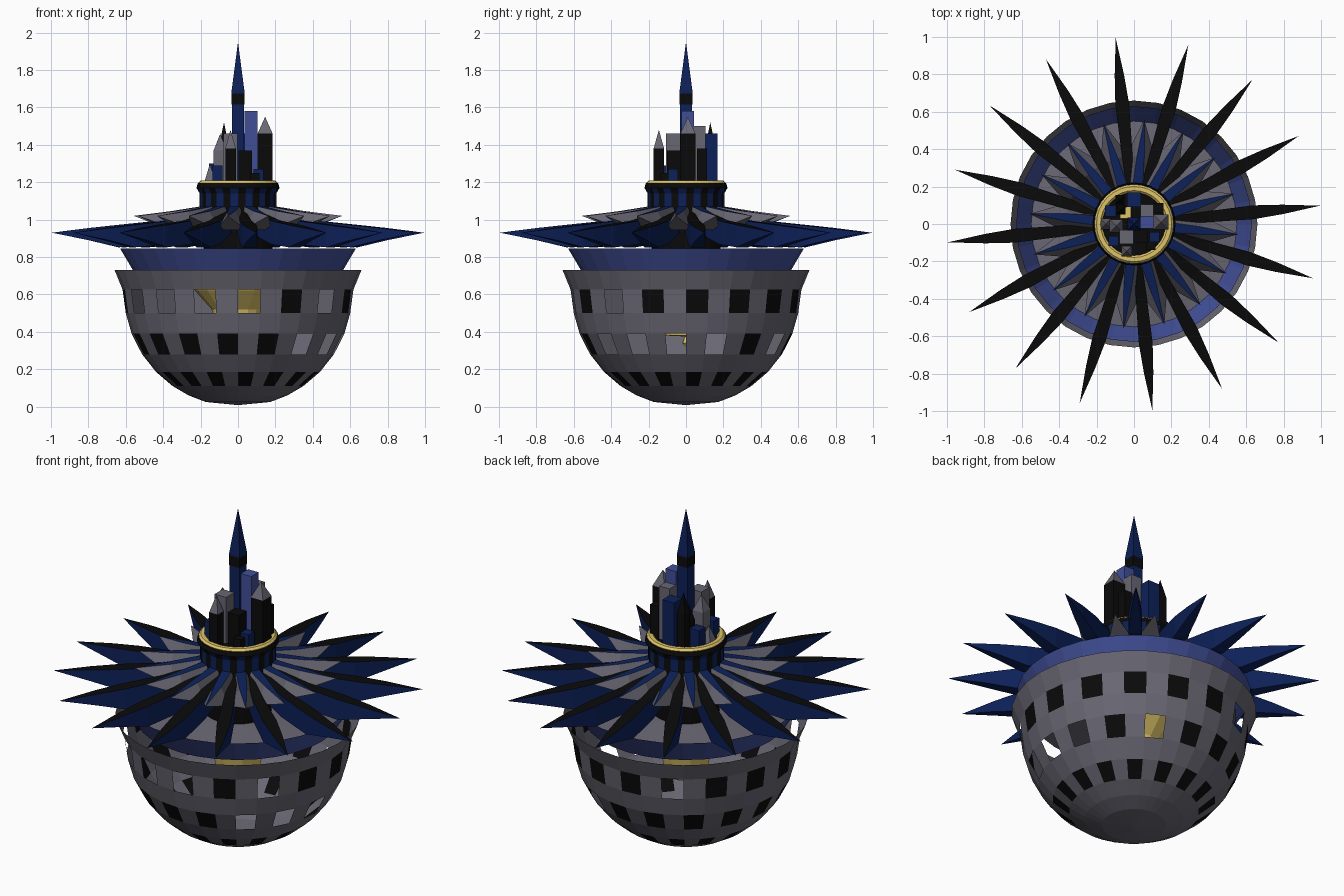
import bpy, bmesh, math
from math import sin, cos, pi

if "Cube" in bpy.data.objects:
    bpy.data.objects.remove(bpy.data.objects["Cube"], do_unlink=True)


def material(name, r, g, b):
    m = bpy.data.materials.new(name)
    m.use_nodes = True
    m.diffuse_color = (r, g, b, 1)
    m.node_tree.nodes["Principled BSDF"].inputs["Base Color"].default_value = (r, g, b, 1)
    return m


GREY = material("stone grey", .14, .135, .17)
BLACK = material("black", .003, .003, .003)
NAVY = material("navy blue", .004, .015, .1)
BLUE = material("bright blue", .053, .078, .31)
GOLD = material("gold", .73, .55, .14)


def finish(name, bm, mats):
    bmesh.ops.recalc_face_normals(bm, faces=bm.faces)
    mesh = bpy.data.meshes.new(name)
    bm.to_mesh(mesh)
    bm.free()
    for m in mats:
        mesh.materials.append(m)
    ob = bpy.data.objects.new(name, mesh)
    bpy.context.collection.objects.link(ob)
    return ob


def lathe(name, profile, mats, segments=32, rule=lambda row, col: 0):
    """Spin (radius, height) points; rule gives a material slot, or None for a hole."""
    bm = bmesh.new()
    rings = []
    for r, z in profile:
        if r == 0:
            rings.append([bm.verts.new((0, 0, z))] * segments)
        else:
            rings.append([bm.verts.new((r * sin(2 * pi * j / segments),
                                        -r * cos(2 * pi * j / segments), z))
                          for j in range(segments)])
    for row in range(len(rings) - 1):
        a, b = rings[row], rings[row + 1]
        for j in range(segments):
            slot = rule(row, j)
            if slot is None:
                continue
            k = (j + 1) % segments
            corners = list(dict.fromkeys((a[j], a[k], b[k], b[j])))
            bm.faces.new(corners).material_index = slot
    return finish(name, bm, mats)


def petals(name, sections, tip, first_angle, mats):
    """Sixteen radial blades; slot 0 is the top face, slot 1 the sides and underside."""
    bm = bmesh.new()
    for n in range(16):
        a = math.radians(first_angle + 22.5 * n)

        def point(r, s, z):
            return bm.verts.new((r * cos(a) - s * sin(a), r * sin(a) + s * cos(a), z))

        loops = [[point(r, -wt, zt), point(r, wt, zt), point(r, wb, zb), point(r, -wb, zb)]
                 for r, wt, wb, zt, zb in sections]
        end = point(tip[0], 0, tip[1])
        for p, q in zip(loops, loops[1:]):
            for i in range(4):
                k = (i + 1) % 4
                bm.faces.new((p[i], p[k], q[k], q[i])).material_index = min(i, 1)
        for i in range(4):
            bm.faces.new((loops[-1][i], loops[-1][(i + 1) % 4], end)).material_index = min(i, 1)
        bm.faces.new(loops[0]).material_index = 1
    return finish(name, bm, mats)


# Hull bowl with three rows of windows, some of them open
R = .61
levels = [.025, .06, .11, .185, .28, .39, .50]
hull = [(0, .008)] + [(math.sqrt(R * R - (R - z) ** 2), z) for z in levels]
hull += [(.617, .625), (.66, .73)]
UPPER_OPEN = {0, 2, 9, 13, 14, 15}
MIDDLE_OPEN = {2, 3, 4, 5, 7}


def windows(row, col):
    if row == 7 and col % 2 == 0:
        return None if col // 2 in UPPER_OPEN else 1
    if row == 5 and col % 2 == 1:
        return None if (col + 1) // 2 % 16 in MIDDLE_OPEN else 1
    if row == 3 and col % 2 == 0:
        return 1
    return 0


lathe("hull_bowl", hull, [GREY, BLACK], 32, windows)

# Hanging gold lamp inside the hull
lathe("inner_lamp", [(0, .375), (.11, .38), (.14, .52), (.23, .62), (.27, .70)], [GOLD], 16)
lathe("lamp_knob", [(0, .32), (.02, .34), (.015, .36), (0, .38)], [GOLD], 8)

# Upper dish: blue wall, grey floor
lathe("dish", [(0, .76), (.2, .75), (.55, .71), (.63, .845)], [GREY, BLUE], 32,
      lambda row, col: 1 if row == 2 else 0)

# Two layers of petals
petals("long_petals",
       [(.18, .02, .02, 1.05, .93), (.42, .03, .03, .995, .87),
        (.64, .037, .037, .972, .852), (.8, .025, .025, .955, .89)],
       (1.0, .93), 5.625, [BLACK, NAVY])
petals("short_petals",
       [(.17, .028, .04, 1.075, .98), (.36, .02, .078, 1.045, .945)],
       (.56, 1.02), 16.875, [NAVY, GREY])

# Fluted collar with its deck and gold rim
lathe("collar", [(.18, .75), (.19, .95), (.205, 1.05), (.205, 1.14), (.222, 1.17), (.215, 1.195)],
      [BLACK, NAVY], 32, lambda row, col: col % 2 if row in (2, 3) else 0)
lathe("deck", [(0, 1.185), (.2, 1.185)], [BLACK], 32)
bpy.ops.mesh.primitive_torus_add(major_segments=32, minor_segments=6, major_radius=.19,
                                 minor_radius=.022, location=(0, 0, 1.197))
rim = bpy.context.object
rim.name = "gold_rim"
rim.scale.z = .6
rim.data.materials.append(GOLD)


def tower(name, x, y, half, top, mat, roof=None, peak=0, base=1.18):
    """Square tower with an optional pyramid roof."""
    bm = bmesh.new()
    low, high = [[bm.verts.new((x + sx * half, y + sy * half, z))
                  for sx, sy in ((-1, -1), (1, -1), (1, 1), (-1, 1))] for z in (base, top)]
    apex = bm.verts.new((x, y, peak)) if roof else None
    bm.faces.new(low)
    if not roof:
        bm.faces.new(high)
    for i in range(4):
        k = (i + 1) % 4
        bm.faces.new((low[i], low[k], high[k], high[i]))
        if roof:
            bm.faces.new((high[i], high[k], apex)).material_index = 1
    return finish(name, bm, [mat, roof or mat])


# Central spire
tower("spire_shaft", 0, 0, .033, 1.615, NAVY)
tower("spire_band", 0, 0, .034, 1.675, BLACK, base=1.615)
tower("spire_roof", 0, 0, .034, 1.69, NAVY, NAVY, 1.95, 1.675)

# Cluster of smaller towers
cluster = [
    ("bright_tower", .07, .01, .034, 1.58, BLUE),
    ("east_tower", .145, .01, .04, 1.46, BLACK, GREY, 1.55),
    ("north_grey_tower", .07, .07, .034, 1.50, GREY),
    ("north_navy_tower", 0, .13, .038, 1.46, NAVY),
    ("north_dark_spire", -.075, .13, .025, 1.40, BLACK, BLACK, 1.52),
    ("south_grey_tower", -.04, -.07, .038, 1.46, GREY),
    ("south_spire", -.04, -.145, .028, 1.38, BLACK, GREY, 1.48),
    ("south_black_tower", .04, -.065, .036, 1.37, BLACK),
    ("dark_spire", -.07, .075, .025, 1.33, BLACK, BLACK, 1.43),
    ("west_grey_tower", -.095, -.01, .035, 1.37, GREY, GREY, 1.46),
    ("west_low_roof", -.15, 0, .03, 1.20, GREY, GREY, 1.30),
    ("northwest_block", -.125, .07, .03, 1.30, NAVY),
    ("southwest_block", -.11, -.09, .027, 1.29, NAVY),
    ("southeast_block", .11, -.07, .027, 1.27, NAVY),
    ("northeast_block", .13, .085, .027, 1.38, BLACK),
    ("south_low_block", .09, -.115, .025, 1.25, BLACK),
    ("gold_block", -.045, .06, .03, 1.26, GOLD),
]
for spec in cluster:
    tower(*spec)
